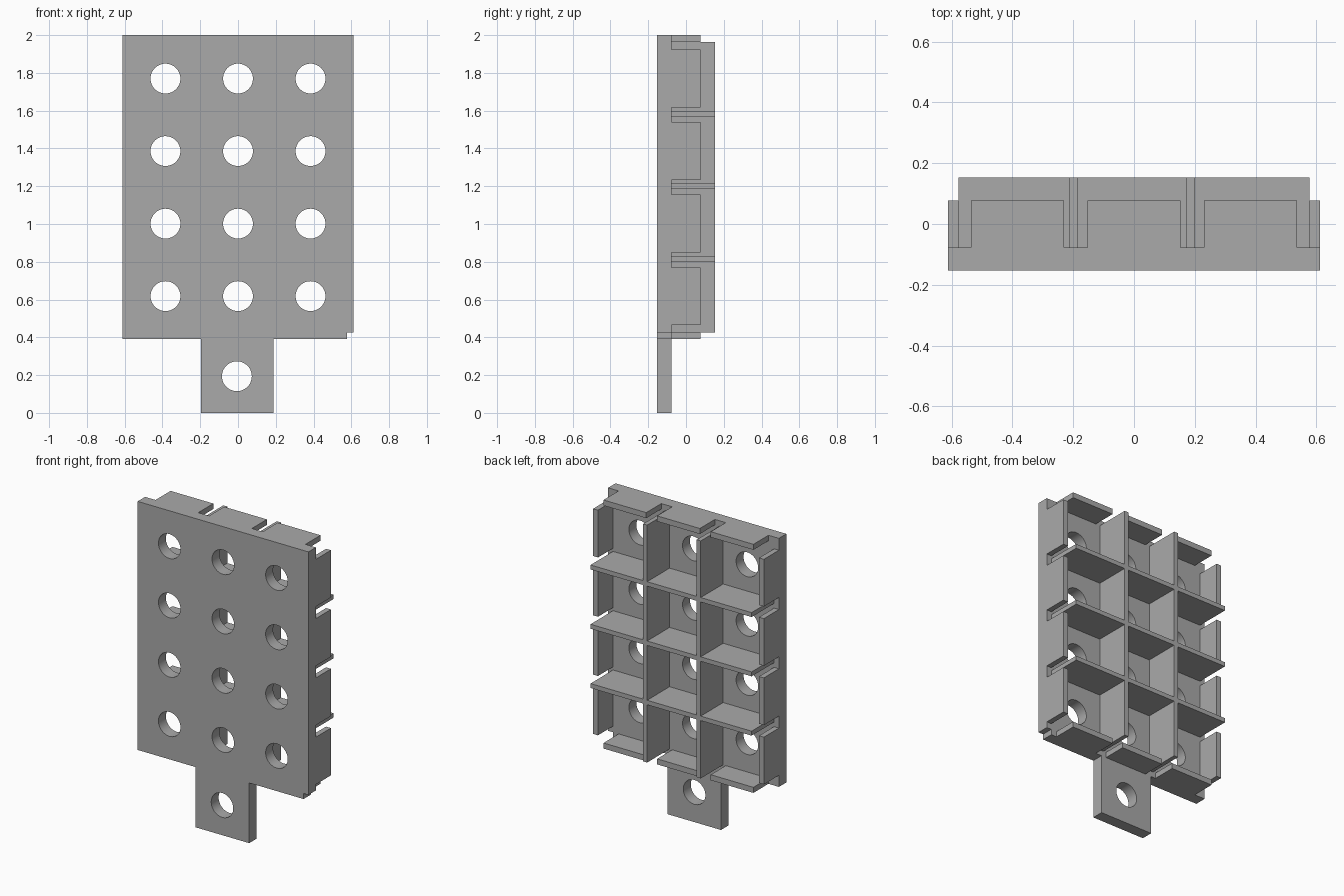
import bpy, bmesh, math

default = bpy.data.objects.get("Cube")
if default:
    bpy.data.objects.remove(default, do_unlink=True)

grey = bpy.data.materials.new("plain_grey")
grey.use_nodes = True
COLOR = (0.4, 0.4, 0.4, 1)
grey.diffuse_color = COLOR
grey.node_tree.nodes["Principled BSDF"].inputs["Base Color"].default_value = COLOR

# Depth levels and overall extents
FRONT, FLOOR, WALL, BACK = -0.153, -0.077, 0.077, 0.153
HALF, INNER = 0.612, 0.577
BOTTOM, TOP = 0.39, 2.0
LIP = 0.036
PITCH = 0.384
COLUMNS = [i * PITCH for i in (-1, 0, 1)]
ROWS = [0.618 + i * PITCH for i in range(4)]


def box(name, x, y, z):
    """Axis-aligned block from (low, high) pairs."""
    bm = bmesh.new()
    bmesh.ops.create_cube(bm, size=1)
    for v in bm.verts:
        v.co = [r[0] if c < 0 else r[1] for c, r in zip(v.co, (x, y, z))]
    mesh = bpy.data.meshes.new(name)
    bm.to_mesh(mesh)
    bm.free()
    mesh.materials.append(grey)
    ob = bpy.data.objects.new(name, mesh)
    bpy.context.collection.objects.link(ob)
    return ob


def circle(cx, cz, radius=0.079, sides=48):
    return [(cx + radius * math.cos(2 * math.pi * i / sides),
             cz + radius * math.sin(2 * math.pi * i / sides)) for i in range(sides)]


# Front plate: outline with hanging tab and one notched corner, pierced by round holes
outline = [(-HALF, TOP), (-HALF, BOTTOM), (-0.197, BOTTOM), (-0.197, 0), (0.187, 0),
           (0.187, BOTTOM), (INNER, BOTTOM), (INNER, BOTTOM + LIP),
           (HALF, BOTTOM + LIP), (HALF, TOP)]
loops = [outline, circle(-0.006, 0.194)]
loops += [circle(x, z) for x in COLUMNS for z in ROWS]

curve = bpy.data.curves.new("front_plate", "CURVE")
curve.dimensions = "2D"
curve.fill_mode = "BOTH"
curve.extrude = (FLOOR - FRONT) / 2
for points in loops:
    spline = curve.splines.new("POLY")
    spline.points.add(len(points) - 1)
    for p, (x, z) in zip(spline.points, points):
        p.co = (x, z, 0, 1)
    spline.use_cyclic_u = True
plate = bpy.data.objects.new("front_plate", curve)
bpy.context.collection.objects.link(plate)
plate.rotation_euler.x = math.pi / 2
plate.location.y = (FRONT + FLOOR) / 2
bpy.ops.object.select_all(action="DESELECT")
plate.select_set(True)
bpy.context.view_layer.objects.active = plate
bpy.ops.object.convert(target="MESH")
plate = bpy.context.view_layer.objects.active
bm = bmesh.new()
bm.from_mesh(plate.data)
bmesh.ops.remove_doubles(bm, verts=bm.verts, dist=0.0005)
bmesh.ops.recalc_face_normals(bm, faces=bm.faces)
bm.to_mesh(plate.data)
bm.free()
plate.data.materials.clear()
plate.data.materials.append(grey)
bpy.ops.object.shade_smooth_by_angle(angle=math.radians(30))

# Rim wall segments, broken at every rib and corner
SPAN = 0.153
for i, x in enumerate(COLUMNS):
    xs = (x - SPAN, x + SPAN)
    box(f"top_wall_{i}", xs, (FLOOR, WALL), (TOP - LIP, TOP))
    box(f"bottom_wall_{i}", xs, (FLOOR, WALL), (BOTTOM, BOTTOM + LIP))
for i, z in enumerate(ROWS):
    zs = (z - SPAN, z + SPAN)
    box(f"left_wall_{i}", (INNER, HALF), (FLOOR, WALL), zs)
    box(f"right_wall_{i}", (-HALF, -INNER), (FLOOR, WALL), zs)

# Crossing ribs that divide the back into cells
RIB = 0.0145
for i, x in enumerate((-0.198, 0.186)):
    box(f"upright_rib_{i}", (x - RIB, x + RIB), (FLOOR, BACK), (BOTTOM + LIP, TOP - LIP))
for i in range(3):
    z = 0.815 + i * PITCH
    box(f"level_rib_{i}", (-INNER, INNER), (FLOOR, BACK), (z - RIB, z + RIB))
